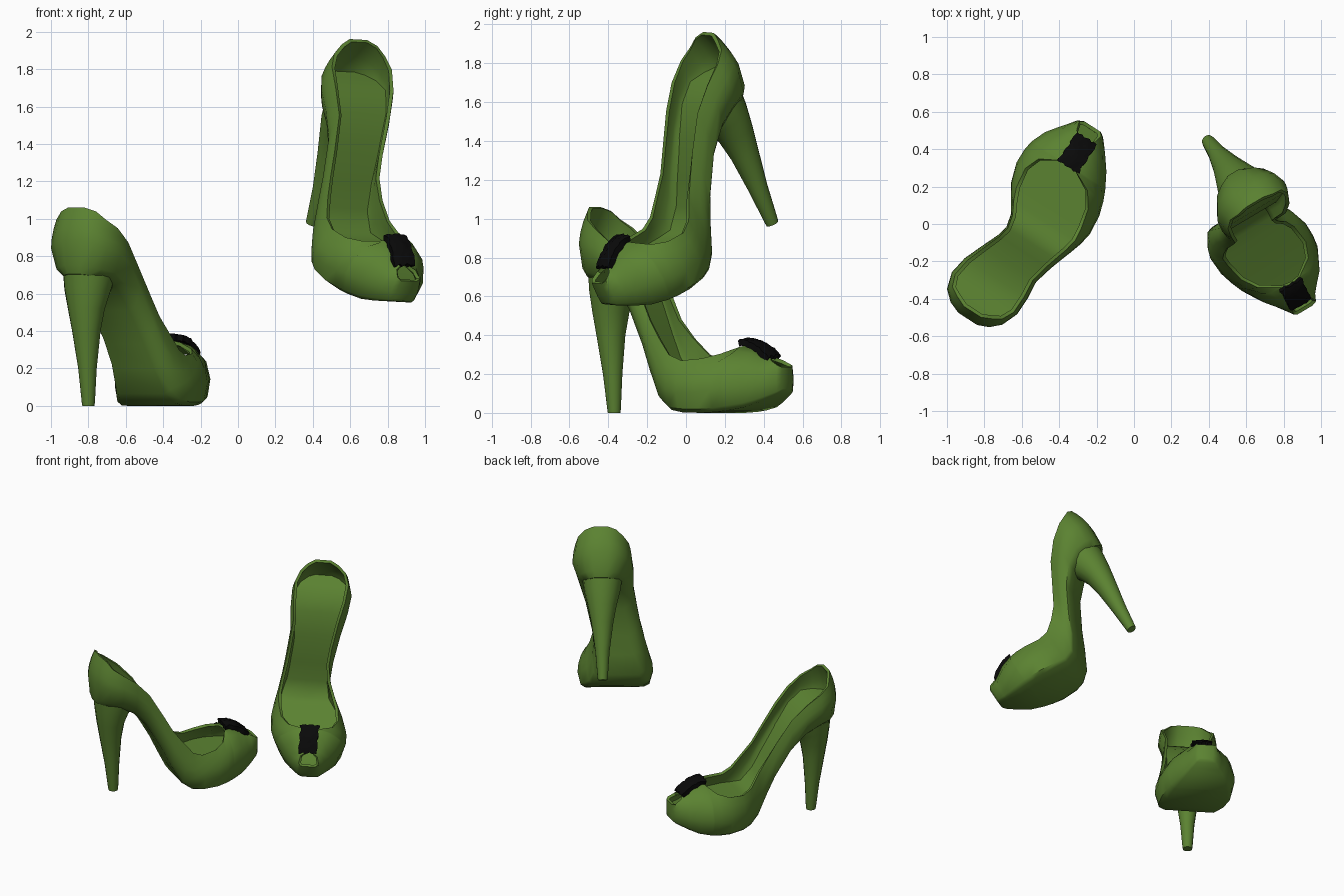
import bpy, bmesh, math, random
from mathutils import Matrix

if "Cube" in bpy.data.objects:
    bpy.data.objects.remove(bpy.data.objects["Cube"])


def material(name, rgb):
    m = bpy.data.materials.new(name)
    m.diffuse_color = (*rgb, 1)
    m.use_nodes = True
    m.node_tree.nodes["Principled BSDF"].inputs["Base Color"].default_value = m.diffuse_color
    return m


GREEN = material("olive green", (0.105, 0.225, 0.031))
BLACK = material("black", (0.003, 0.003, 0.003))

# Stations from heel to toe: position, left width, right width, underside z, rim z, rim inset
STATIONS = [
    (-.165, .06, .06, .705, 1.06, .9),
    (-.14, .125, .12, .70, 1.04, .9),
    (-.09, .18, .172, .69, .995, .9),
    (0, .207, .208, .675, .95, .9),
    (.1, .19, .21, .62, .875, .9),
    (.2, .15, .2, .51, .765, .9),
    (.3, .108, .225, .33, .59, .9),
    (.36, .093, .244, .20, .48, .9),
    (.43, .11, .268, .065, .385, .9),
    (.5, .155, .29, .015, .30, .88),
    (.57, .2, .302, .003, .27, .82),
    (.68, .235, .292, 0, .28, .76),
    (.76, .237, .267, .005, .305, .62),
    (.81, .23, .245, .012, .34, .25),
    (.82, .228, .24, .013, .35, 0),
    (.9, .195, .195, .03, .33, 0),
    (.96, .15, .15, .055, .295, 0),
    (1.0, .118, .118, .075, .27, .5),
    (1.045, .085, .08, .1, .245, .85),
    (1.062, .05, .055, .115, .235, .92),
]


def half_profile(u, f):
    """Cross-section from underside to rim: (width fraction, height fraction)."""
    top = math.acos(f)
    k = min(max((u - .1) / .3, 0), 1)          # heel cup tapers, platform has a wide flat sole
    h = .5 - .12 * k
    pts = [(.58 + .2 * k, 0), (.82 + .09 * k, .13 - .06 * k), (1, h)]
    for i in (1, 2, 3):
        a = top * i / 3
        pts.append((math.cos(a) if f or i < 3 else 0, h + (1 - h) * math.sin(a) / math.sin(top)))
    return pts


def make(name, bm, mat, angle, thickness=0, offset=-1):
    """Finish a part: optional wall thickness, colour and smoothing."""
    me = bpy.data.meshes.new(name)
    bm.to_mesh(me)
    bm.free()
    me.materials.append(mat)
    ob = bpy.data.objects.new(name, me)
    bpy.context.collection.objects.link(ob)
    bpy.ops.object.select_all(action='DESELECT')
    ob.select_set(True)
    bpy.context.view_layer.objects.active = ob
    if thickness:
        mod = ob.modifiers.new("wall", 'SOLIDIFY')
        mod.thickness = thickness
        mod.offset = offset
        bpy.ops.object.modifier_apply(modifier=mod.name)
    bpy.ops.object.shade_smooth_by_angle(angle=math.radians(angle))
    return ob


def upper():
    bm = bmesh.new()
    rings = []
    for u, left, right, zb, zr, f in STATIONS:
        prof = half_profile(u, f)
        bulge = .13 if u < -.1 else (.07 if u < -.05 else 0)
        side = lambda w: [bm.verts.new((w * a, u + bulge * (t - .4) ** 2, zb + (zr - zb) * t))
                          for a, t in prof]
        rings.append(side(-left)[::-1] + side(right))
    n = len(rings[0])
    for a, b in zip(rings, rings[1:]):
        for j in range(n - 1):
            bm.faces.new((a[j], b[j], b[j + 1], a[j + 1]))
    # close the back of the heel cup and the toe lip
    for j in range(n // 2 - 1):
        r = rings[0]
        bm.faces.new((r[j + 1], r[n - 2 - j], r[n - 1 - j], r[j]))
        r = rings[-1]
        bm.faces.new((r[j], r[n - 1 - j], r[n - 2 - j], r[j + 1]))
    bmesh.ops.remove_doubles(bm, verts=bm.verts[:], dist=.0005)
    return make("shoe_upper", bm, GREEN, 42, .02)


def insole():
    bm = bmesh.new()
    prev = None
    for u, left, right, zb, zr, f in STATIONS[1:]:
        z = zb + .08 + .07 * min(max((.25 - u) / .25, 0), 1)
        z = .5 * (z + .17 + math.sqrt((z - .17) ** 2 + .003))   # eases into the flat forefoot
        z = min(z, zr - .03)
        row = [bm.verts.new((x, u, z)) for x in (-left * .9, (right - left) / 2, right * .9)]
        if prev:
            for j in (0, 1):
                bm.faces.new((prev[j], prev[j + 1], row[j + 1], row[j]))
        prev = row
    return make("insole", bm, GREEN, 60)


def heel():
    bm = bmesh.new()
    # height, back, front, half width, tilt of the ring
    levels = [(0, -.033, .033, .033, 0), (.02, -.036, .035, .036, 0), (.2, -.06, .042, .05, 0),
              (.4, -.095, .055, .078, 0), (.52, -.116, .075, .102, .05),
              (.61, -.130, .105, .125, .2), (.70, -.139, .14, .138, .45)]
    n, prev = 16, None
    for z, back, front, hw, tilt in levels:
        ring = []
        for k in range(n):
            a = 2 * math.pi * k / n
            u = (back + front) / 2 + (front - back) / 2 * math.sin(a)
            ring.append(bm.verts.new((hw * math.cos(a), u, z - tilt * u)))
        if prev:
            for k in range(n):
                m = (k + 1) % n
                bm.faces.new((prev[k], prev[m], ring[m], ring[k]))
        else:
            bm.faces.new(ring[::-1])
        prev = ring
    bm.faces.new(prev)
    return make("heel", bm, GREEN, 40)


def bow():
    # crumpled pad lying on the front of the upper
    random.seed(3)
    bm = bmesh.new()
    nu, nv = 12, 8
    grid = []
    for i in range(nu + 1):
        s = i / nu
        row = []
        for j in range(nv + 1):
            t = 2 * j / nv - 1
            v = .01 + t * (.062 + .004 * math.cos(5 * math.pi * s))
            u = .81 + .172 * s + .005 * math.sin(9 * t)
            z = .37 - 2.8 * (u - .81) ** 2 - 2 * v * v + random.uniform(-.004, .004)
            row.append(bm.verts.new((v, u, z)))
        grid.append(row)
    for i in range(nu):
        for j in range(nv):
            bm.faces.new((grid[i][j], grid[i][j + 1], grid[i + 1][j + 1], grid[i + 1][j]))
    return make("bow", bm, BLACK, 30, .032, 0)


# Standing shoe, then the same shoe tipped forward in the air
parts = [upper(), insole(), heel(), bow()]
standing = Matrix.Translation((-.80, -.37, 0)) @ Matrix.Rotation(-math.atan2(.543, .84), 4, 'Z')
axes = Matrix(((-.862, .434, .281), (-.504, -.760, -.396), (.047, -.483, .874)))
tipped = Matrix.Translation((.395, .445, .975)) @ axes.to_quaternion().to_matrix().to_4x4()
for ob in parts:
    copy = ob.copy()
    copy.name = "tipped_" + ob.name
    bpy.context.collection.objects.link(copy)
    copy.matrix_world = tipped
    ob.matrix_world = standing
    ob.name = "standing_" + ob.name
